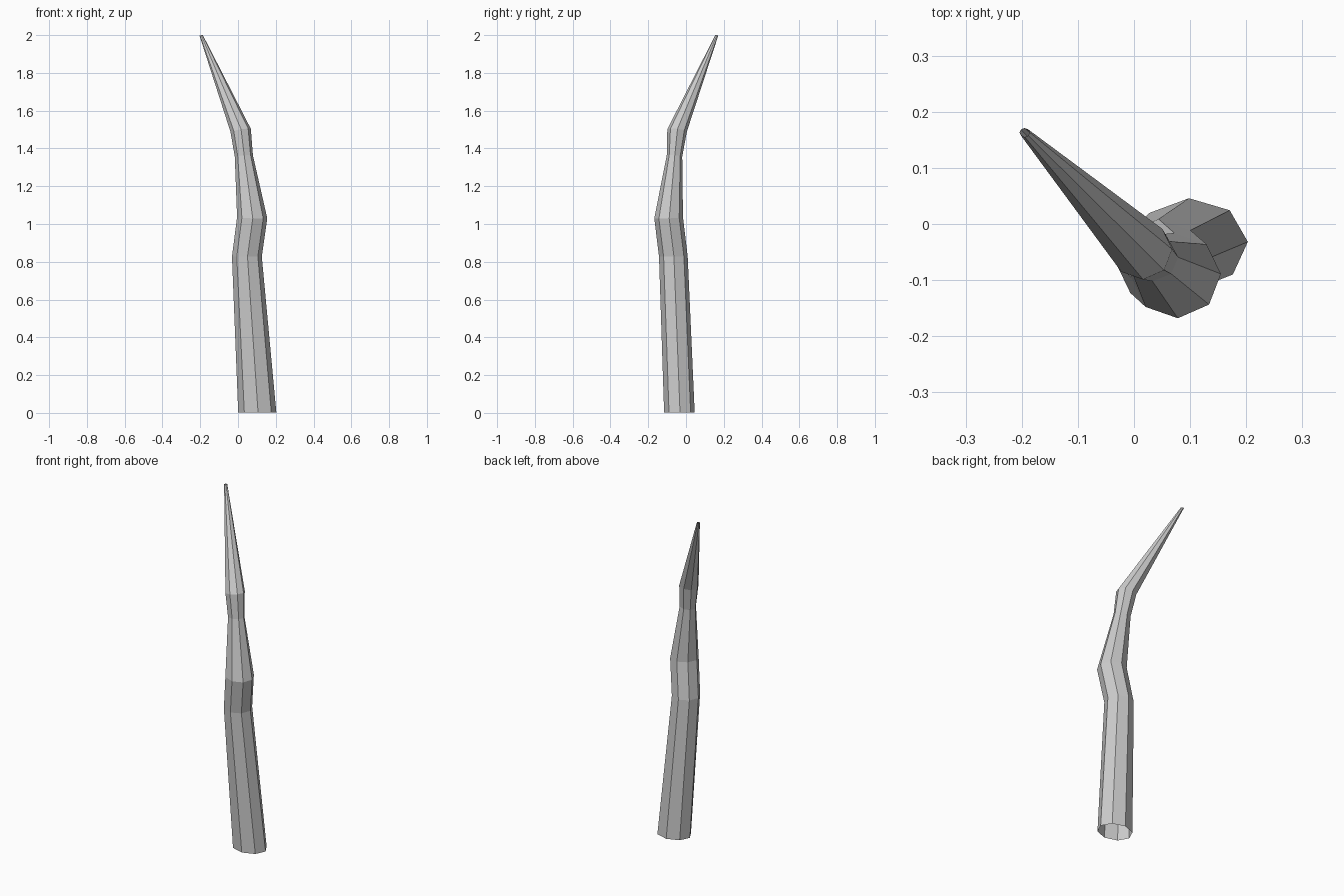
import bpy, bmesh, math

if "Cube" in bpy.data.objects:
    bpy.data.objects.remove(bpy.data.objects["Cube"])

SIDES = 8
# cross-sections up the horn: centre x, y, z, radius x, radius y, slope in x, slope in y
RINGS = [
    (0.102, -0.035, 0.003, 0.101, 0.081, 0.0, 0.0),
    (0.047, -0.067, 0.828, 0.079, 0.076, 0.0, 0.0),
    (0.075, -0.092, 1.033, 0.080, 0.076, -0.04, 0.04),
    (0.031, -0.061, 1.360, 0.048, 0.041, 0.08, -0.08),
    (0.014, -0.047, 1.496, 0.054, 0.052, 0.15, -0.10),
    (-0.195, 0.163, 1.999, 0.009, 0.008, 0.1, -0.1),
]

# crooked tapering tube, open at the base
bm = bmesh.new()
rows = []
for cx, cy, cz, rx, ry, sx, sy in RINGS:
    row = []
    for i in range(SIDES):
        a = 2 * math.pi * i / SIDES + 0.04
        dx, dy = rx * math.cos(a), ry * math.sin(a)
        row.append(bm.verts.new((cx + dx, cy + dy, cz + sx * dx + sy * dy)))
    rows.append(row)
for lo, hi in zip(rows, rows[1:]):
    for i in range(SIDES):
        j = (i + 1) % SIDES
        bm.faces.new((lo[i], lo[j], hi[j], hi[i]))

mesh = bpy.data.meshes.new("crooked_horn")
bm.to_mesh(mesh)
bm.free()
horn = bpy.data.objects.new("crooked_horn", mesh)
bpy.context.collection.objects.link(horn)
